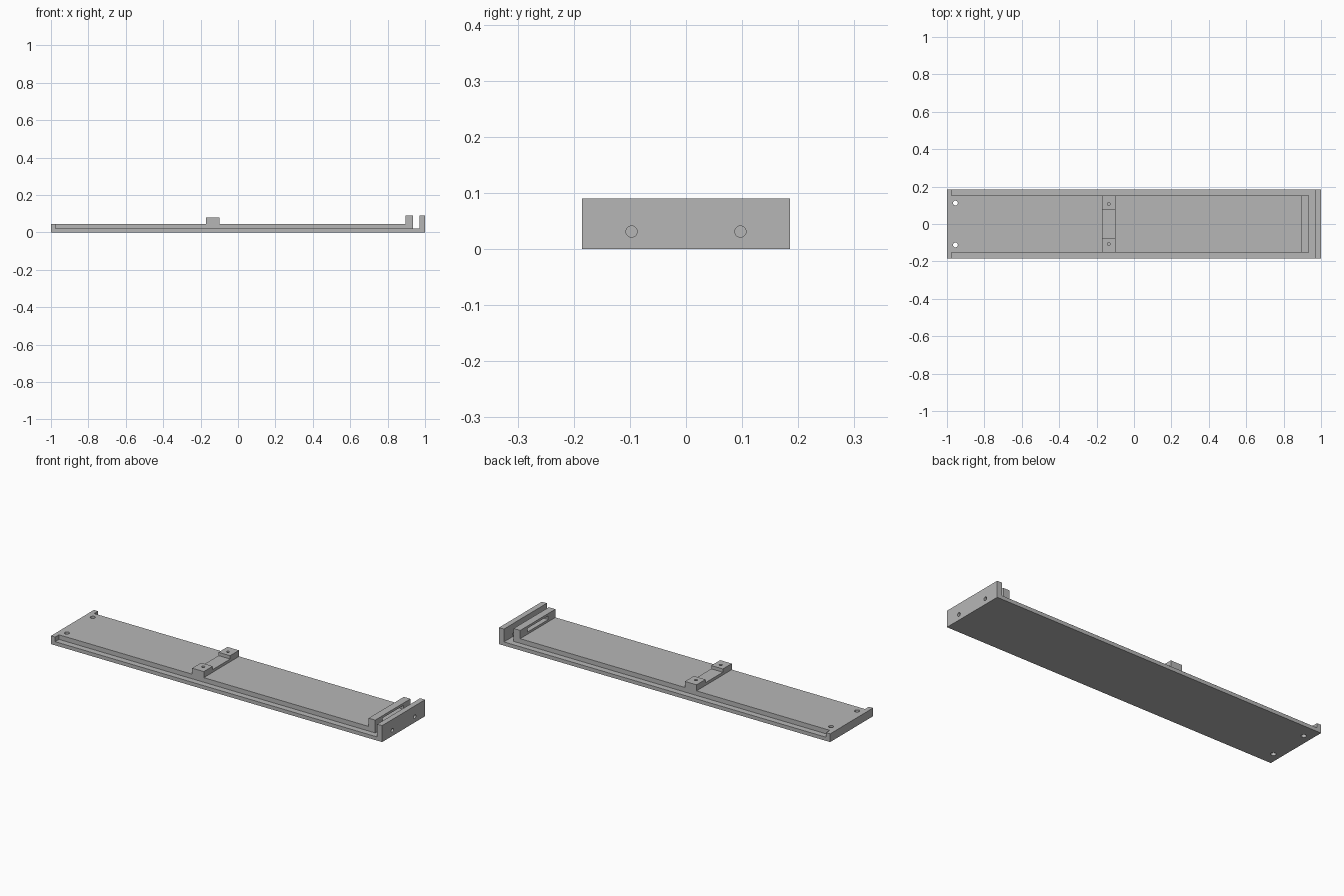
import bpy
import math

default = bpy.data.objects.get("Cube")
if default:
    bpy.data.objects.remove(default, do_unlink=True)

grey = bpy.data.materials.new("plain grey")
grey.use_nodes = True
colour = (0.47, 0.47, 0.47, 1)
grey.diffuse_color = colour
grey.node_tree.nodes["Principled BSDF"].inputs["Base Color"].default_value = colour

HALF_WIDTH = 0.185     # floor and end plates
DECK_HALF = 0.152      # raised deck and what stands on it
FLOOR_TOP, DECK_TOP, WALL_TOP = 0.02, 0.045, 0.09


def box(name, x, y, z):
    """Box spanning the given (low, high) ranges."""
    bpy.ops.mesh.primitive_cube_add(size=1, location=[sum(r) / 2 for r in (x, y, z)])
    obj = bpy.context.object
    obj.name = obj.data.name = name
    obj.scale = [r[1] - r[0] for r in (x, y, z)]
    bpy.ops.object.transform_apply(location=False, rotation=False, scale=True)
    obj.data.materials.append(grey)
    return obj


def cut(obj, cutter):
    """Subtract the cutter from the part and discard it."""
    cutter.hide_render = True
    mod = obj.modifiers.new("cut", "BOOLEAN")
    mod.operation, mod.solver, mod.object = "DIFFERENCE", "EXACT", cutter
    bpy.context.view_layer.objects.active = obj
    bpy.ops.object.modifier_apply(modifier=mod.name)
    bpy.data.objects.remove(cutter, do_unlink=True)


def drill(obj, location, radius, depth, along_x=False):
    turn = math.pi / 2 if along_x else 0
    bpy.ops.mesh.primitive_cylinder_add(vertices=24, radius=radius, depth=depth,
                                        location=location, rotation=(0, turn, 0))
    cutter = bpy.context.object
    cutter.data.materials.append(grey)
    cut(obj, cutter)


full = (-HALF_WIDTH, HALF_WIDTH)
inner = (-DECK_HALF, DECK_HALF)

# Tray: thin floor, raised deck and the two full-width ends
floor = box("floor", (-0.975, 0.97), full, (0, FLOOR_TOP))
deck = box("deck", (-0.975, 0.935), inner, (FLOOR_TOP, DECK_TOP))
box("low_end", (-1, -0.975), full, (0, DECK_TOP))
end_plate = box("end_plate", (0.97, 1), full, (0, WALL_TOP))

# Slotted wall standing beside the end plate
wall = box("slotted_wall", (0.895, 0.935), inner, (DECK_TOP, WALL_TOP))
cut(wall, box("slot_cutter", (0.88, 0.95), (-0.09, 0.09), (0.057, 0.077)))

# Low bridge between the two mounting blocks
box("bridge", (-0.17, -0.10), (-0.075, 0.075), (DECK_TOP, 0.06))

for side, label in ((1, "back"), (-1, "front")):
    # Mounting block with a blind screw hole
    block = box("mounting_block_" + label, (-0.17, -0.10),
                sorted((side * 0.075, side * DECK_HALF)), (DECK_TOP, 0.078))
    drill(block, (-0.135, side * 0.107, 0.078), 0.008, 0.05)
    # Corner holes through deck and floor
    for part in (deck, floor):
        drill(part, (-0.955, side * 0.112, 0.02), 0.013, 0.2)
    # Screw holes in the end plate
    drill(end_plate, (0.985, side * 0.097, 0.031), 0.01, 0.1, along_x=True)
